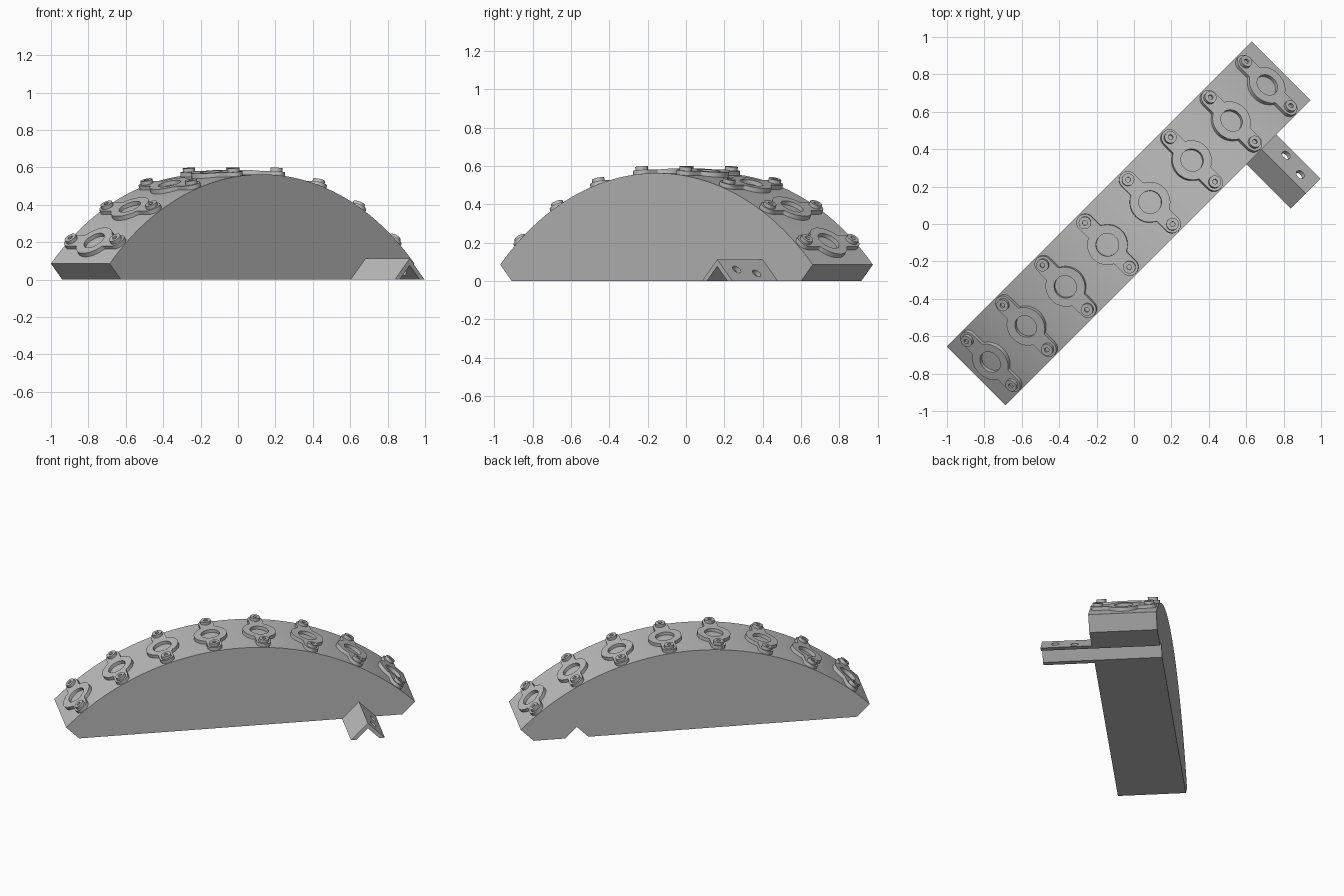
import bpy, bmesh, math
from mathutils import Matrix, Vector

if "Cube" in bpy.data.objects:
    bpy.data.objects.remove(bpy.data.objects["Cube"], do_unlink=True)

grey = bpy.data.materials.new("plain grey")
grey.use_nodes = True
colour = (0.5, 0.5, 0.5, 1)
grey.diffuse_color = colour
grey.node_tree.nodes["Principled BSDF"].inputs["Base Color"].default_value = colour

RADIUS = 1.63                      # arched top
CENTRE_U, CENTRE_W = -0.018, 0.022
HALF_W = 0.222
ARC_Z = 0.085 - RADIUS * math.sin(math.pi / 4)
BRACKET_U, BRACKET_H, INNER_H = 0.764, 0.112, 0.076
TURN = Matrix.Rotation(math.pi / 4, 4, 'Z')   # whole model lies on the diagonal


def make_object(name, bm, matrix, smooth=False):
    bmesh.ops.recalc_face_normals(bm, faces=bm.faces)
    mesh = bpy.data.meshes.new(name)
    bm.to_mesh(mesh)
    bm.free()
    mesh.materials.append(grey)
    ob = bpy.data.objects.new(name, mesh)
    bpy.context.collection.objects.link(ob)
    ob.matrix_world = matrix
    if smooth:
        bpy.ops.object.select_all(action='DESELECT')
        ob.select_set(True)
        bpy.context.view_layer.objects.active = ob
        bpy.ops.object.shade_smooth_by_angle(angle=math.radians(25))
    return ob


def extrude_profile(name, points, w0, w1, smooth=False):
    bm = bmesh.new()
    face = bm.faces.new([bm.verts.new((u, w0, z)) for u, z in points])
    out = bmesh.ops.extrude_face_region(bm, geom=[face])
    moved = [g for g in out["geom"] if isinstance(g, bmesh.types.BMVert)]
    bmesh.ops.translate(bm, verts=moved, vec=(0, w1 - w0, 0))
    return make_object(name, bm, TURN, smooth)


# Arched body with radial ends and a slot for the bracket
steps = 48
profile = []
for i in range(steps + 1):
    a = math.radians(-45 + 90 * i / steps)
    profile.append((CENTRE_U + RADIUS * math.sin(a), ARC_Z + RADIUS * math.cos(a)))
end = RADIUS * math.sin(math.pi / 4) - 0.085
profile += [(CENTRE_U + end, 0), (BRACKET_U + BRACKET_H, 0), (BRACKET_U, BRACKET_H),
            (BRACKET_U - BRACKET_H, 0), (CENTRE_U - end, 0)]
extrude_profile("arched_body", profile, CENTRE_W - HALF_W, CENTRE_W + HALF_W, True)

# Angle bracket, running under the body and out of one side
bracket = extrude_profile("angle_bracket", [
    (BRACKET_U - BRACKET_H, 0), (BRACKET_U, BRACKET_H), (BRACKET_U + BRACKET_H, 0),
    (BRACKET_U + INNER_H, 0), (BRACKET_U, INNER_H), (BRACKET_U - INNER_H, 0)],
    -0.534, CENTRE_W + HALF_W)

# Two staggered holes in the outer wing
for w, du in ((-0.315, 0.072), (-0.442, 0.052)):
    bm = bmesh.new()
    bmesh.ops.create_cone(bm, cap_ends=True, segments=24, radius1=0.025, radius2=0.025, depth=0.09)
    place = Matrix.Translation((BRACKET_U + du, w, BRACKET_H - du)) @ Matrix.Rotation(math.pi / 4, 4, 'Y')
    cutter = make_object("hole_cutter", bm, TURN @ place)
    cutter.hide_render = True
    mod = bracket.modifiers.new("hole", 'BOOLEAN')
    mod.object = cutter
    mod.solver = 'EXACT'
    bpy.context.view_layer.objects.active = bracket
    bpy.ops.object.modifier_apply(modifier=mod.name)
    bpy.data.objects.remove(cutter, do_unlink=True)

EAR, EAR_R, DISC_R, HOLE_R = 0.168, 0.047, 0.108, 0.061


def plate_radius(a):
    # Disc joined with a round-ended bar that carries the ears
    c, s = abs(math.cos(a)), abs(math.sin(a))
    if s * EAR > EAR_R * c:
        bar = EAR_R / s
    else:
        bar = EAR * c + math.sqrt(max(EAR_R ** 2 - (EAR * s) ** 2, 0))
    return max(DISC_R, bar)


def plate_mesh():
    bm = bmesh.new()
    n, low, high = 144, -0.006, 0.022
    rings = []
    for i in range(n):
        a = math.tau * i / n
        d = Vector((-math.sin(a), math.cos(a), 0))
        loop = []
        for r, z in ((HOLE_R, low), (plate_radius(a), low), (plate_radius(a), high), (HOLE_R, high)):
            loop.append(bm.verts.new(d * r + Vector((0, 0, z))))
        rings.append(loop)
    for i in range(n):
        p, q = rings[i], rings[(i + 1) % n]
        for k in range(4):
            m = (k + 1) % 4
            bm.faces.new((p[k], p[m], q[m], q[k]))
    return bm


def screw_mesh():
    bm = bmesh.new()
    points = [(0, 0.028), (0.013, 0.028), (0.013, 0.042), (0.033, 0.042), (0.033, 0.01)]
    verts = [bm.verts.new((x, 0, z)) for x, z in points]
    edges = [bm.edges.new(pair) for pair in zip(verts, verts[1:])]
    bmesh.ops.spin(bm, geom=verts + edges, axis=(0, 0, 1), cent=(0, 0, 0),
                   angle=math.tau, steps=24, use_duplicate=False)
    bmesh.ops.remove_doubles(bm, verts=bm.verts, dist=0.0001)
    return bm


# Eight ring plates with two screws each, spread evenly over the arch
for i in range(8):
    tilt = math.radians(11.25 * (i - 3.5))
    seat = (TURN @ Matrix.Translation((CENTRE_U, CENTRE_W, ARC_Z))
            @ Matrix.Rotation(tilt, 4, 'Y') @ Matrix.Translation((0, 0, RADIUS)))
    make_object(f"ring_plate_{i + 1}", plate_mesh(), seat, True)
    for side, label in ((-1, "near"), (1, "far")):
        make_object(f"screw_{label}_{i + 1}", screw_mesh(),
                    seat @ Matrix.Translation((0, side * EAR, 0)), True)
